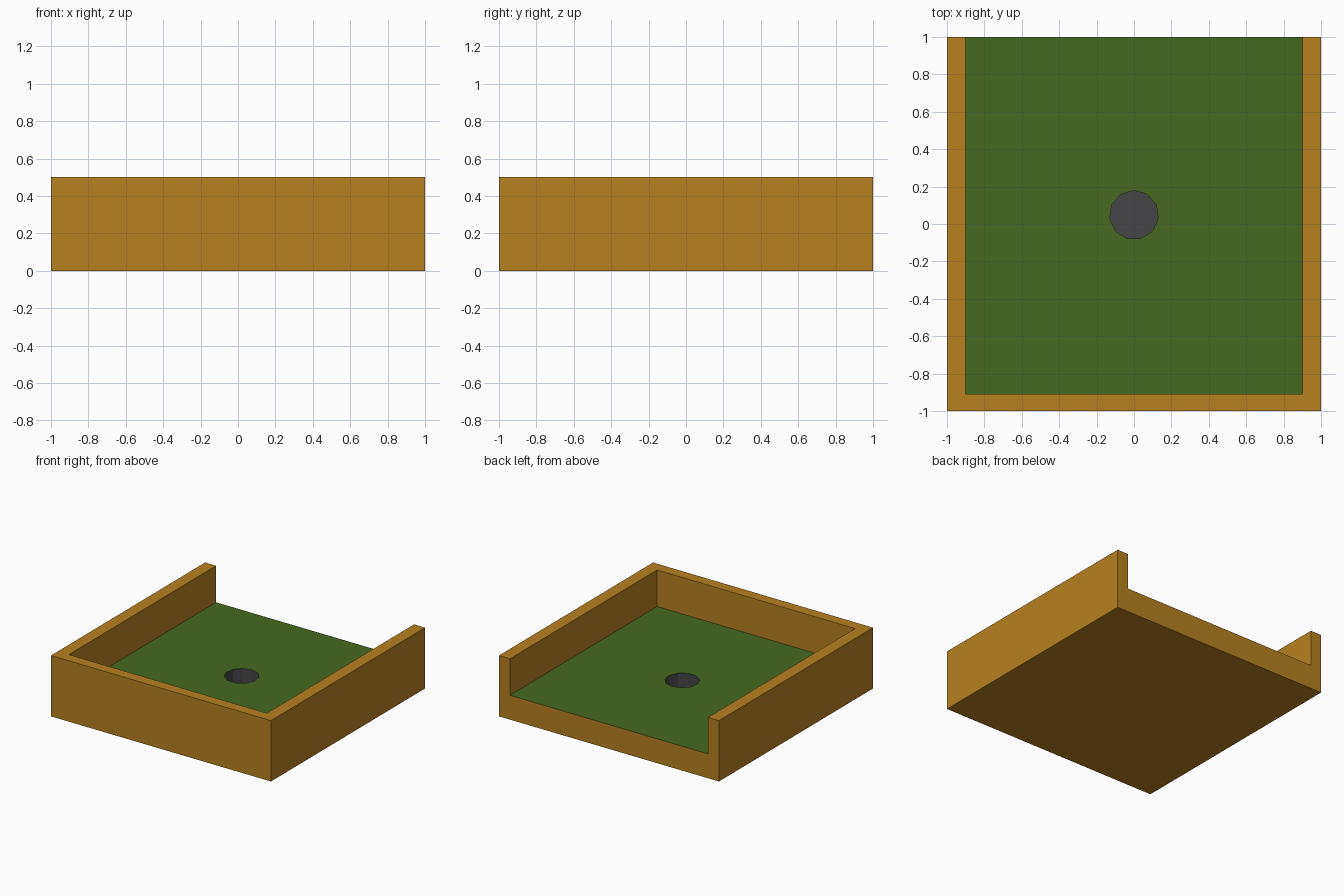
import bpy

if "Cube" in bpy.data.objects:
    bpy.data.objects.remove(bpy.data.objects["Cube"])

FLOOR = 0.20      # height of the green surface
HOLE_BASE = 0.03  # bottom of the cup


def material(name, rgb):
    m = bpy.data.materials.new(name)
    m.diffuse_color = (*rgb, 1.0)
    m.use_nodes = True
    m.node_tree.nodes["Principled BSDF"].inputs["Base Color"].default_value = m.diffuse_color
    return m


def box(name, lo, hi):
    bpy.ops.mesh.primitive_cube_add(
        size=1, location=[(a + b) / 2 for a, b in zip(lo, hi)])
    ob = bpy.context.object
    ob.name = name
    ob.scale = [b - a for a, b in zip(lo, hi)]
    bpy.ops.object.transform_apply(location=True, rotation=False, scale=True)
    return ob


def cut(ob, cutter):
    mod = ob.modifiers.new("cut", 'BOOLEAN')
    mod.operation = 'DIFFERENCE'
    mod.solver = 'EXACT'
    mod.object = cutter
    bpy.context.view_layer.objects.active = ob
    bpy.ops.object.modifier_apply(modifier=mod.name)
    bpy.data.objects.remove(cutter, do_unlink=True)


# Solid wooden block
tray = box("walled_tray", (-1, -1, 0), (1, 1, 0.5))

# Cavity between the three walls, open at the back
cut(tray, box("cavity_cutter", (-0.9, -0.91, FLOOR), (0.9, 1.2, 0.8)))

# Eleven-sided hole in the green
bpy.ops.mesh.primitive_cylinder_add(
    vertices=11, radius=0.131, depth=0.5, location=(0, 0.048, HOLE_BASE + 0.25))
cut(tray, bpy.context.object)

# Wood, green surface and dark hole colours by face
tray.data.materials.clear()
for m in (material("wood", (0.48, 0.216, 0.015)),
          material("green", (0.063, 0.141, 0.013)),
          material("dark_hole", (0.06, 0.06, 0.064))):
    tray.data.materials.append(m)

for p in tray.data.polygons:
    pts = [tray.data.vertices[i].co for i in p.vertices]
    p.use_smooth = False
    in_hole = all(abs(v.x) < 0.2 and abs(v.y) < 0.25 for v in pts)
    on_floor = p.normal.z > 0.9 and all(abs(v.z - FLOOR) < 0.001 for v in pts)
    p.material_index = 2 if in_hole else 1 if on_floor else 0
